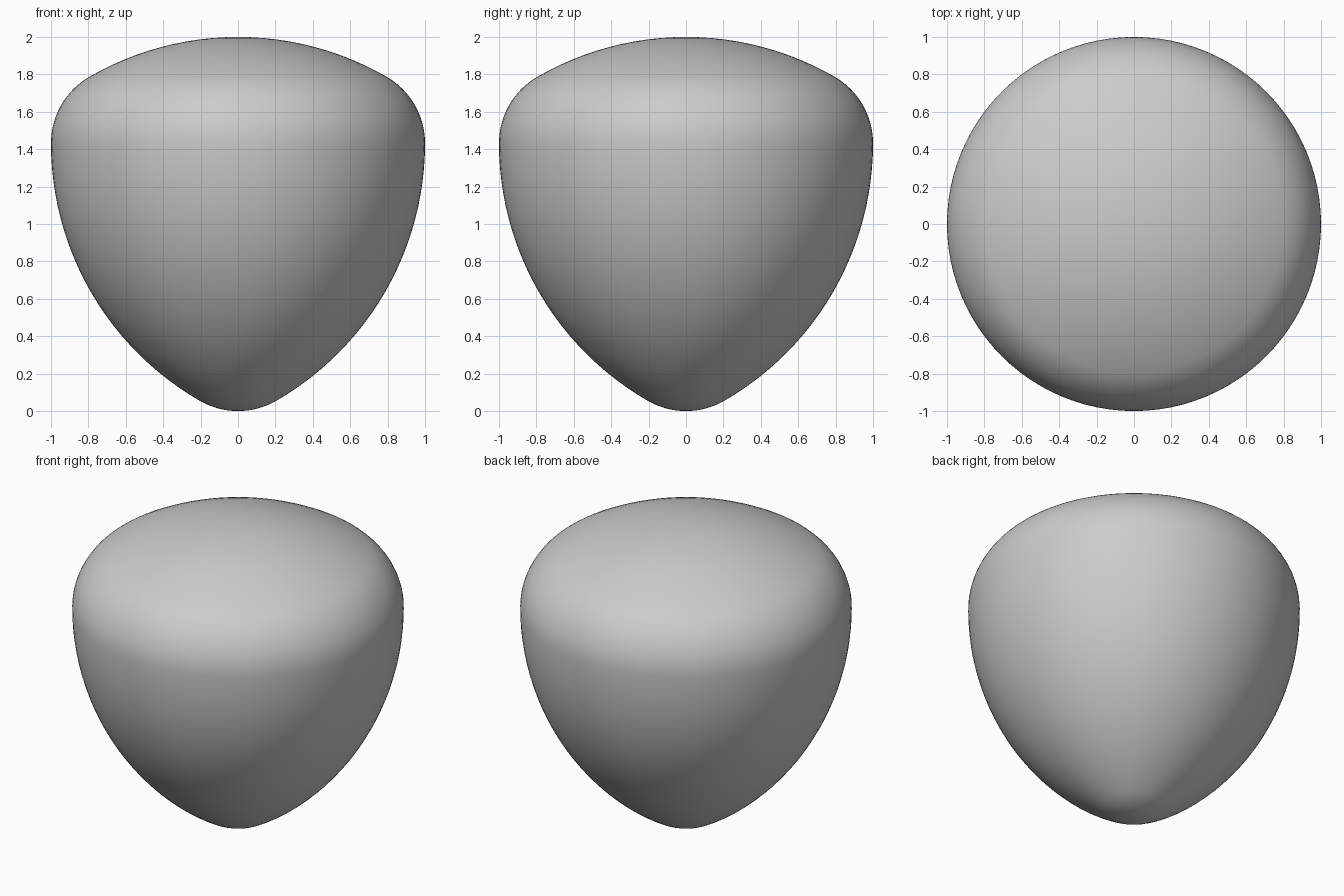
import bpy, bmesh
from math import sin, cos, radians, sqrt, pi

cube = bpy.data.objects.get("Cube")
if cube:
    bpy.data.objects.remove(cube, do_unlink=True)

WIDTH = 2.0            # the same width in every direction
CORNER = 0.41          # radius of the rounded corners
SIDE = WIDTH - 2 * CORNER
BROAD = WIDTH - CORNER # radius of the broad arcs
SHOULDER_Z = CORNER + SIDE * sqrt(3) / 2


def arc(cx, cz, radius, start, end, steps):
    """Points along an arc, angles in degrees, end point left out."""
    angles = [radians(start + (end - start) * i / steps) for i in range(steps)]
    return [(cx + radius * cos(a), 0, cz + radius * sin(a)) for a in angles]


# Half outline of a rounded three-arc shape, from the bottom tip to the crown
profile = arc(0, CORNER, CORNER, -90, -60, 8)
profile += arc(-SIDE / 2, SHOULDER_Z, BROAD, -60, 0, 24)
profile += arc(SIDE / 2, SHOULDER_Z, CORNER, 0, 60, 16)
profile += arc(0, CORNER, BROAD, 60, 90, 12)
profile.append((0, 0, WIDTH))

# Spin the outline around the upright axis
bm = bmesh.new()
verts = [bm.verts.new(p) for p in profile]
edges = [bm.edges.new(pair) for pair in zip(verts, verts[1:])]
bmesh.ops.spin(bm, geom=verts + edges, cent=(0, 0, 0), axis=(0, 0, 1),
               angle=2 * pi, steps=96, use_duplicate=False)
bmesh.ops.remove_doubles(bm, verts=bm.verts[:], dist=0.0005)
bmesh.ops.recalc_face_normals(bm, faces=bm.faces[:])
for face in bm.faces:
    face.smooth = True
mesh = bpy.data.meshes.new("rounded_solid")
bm.to_mesh(mesh)
bm.free()
solid = bpy.data.objects.new("rounded_solid", mesh)
bpy.context.collection.objects.link(solid)

# Plain grey surface
grey = bpy.data.materials.new("light grey")
grey.use_nodes = True
colour = (0.6, 0.6, 0.6, 1)
grey.diffuse_color = colour
grey.node_tree.nodes["Principled BSDF"].inputs["Base Color"].default_value = colour
mesh.materials.append(grey)
